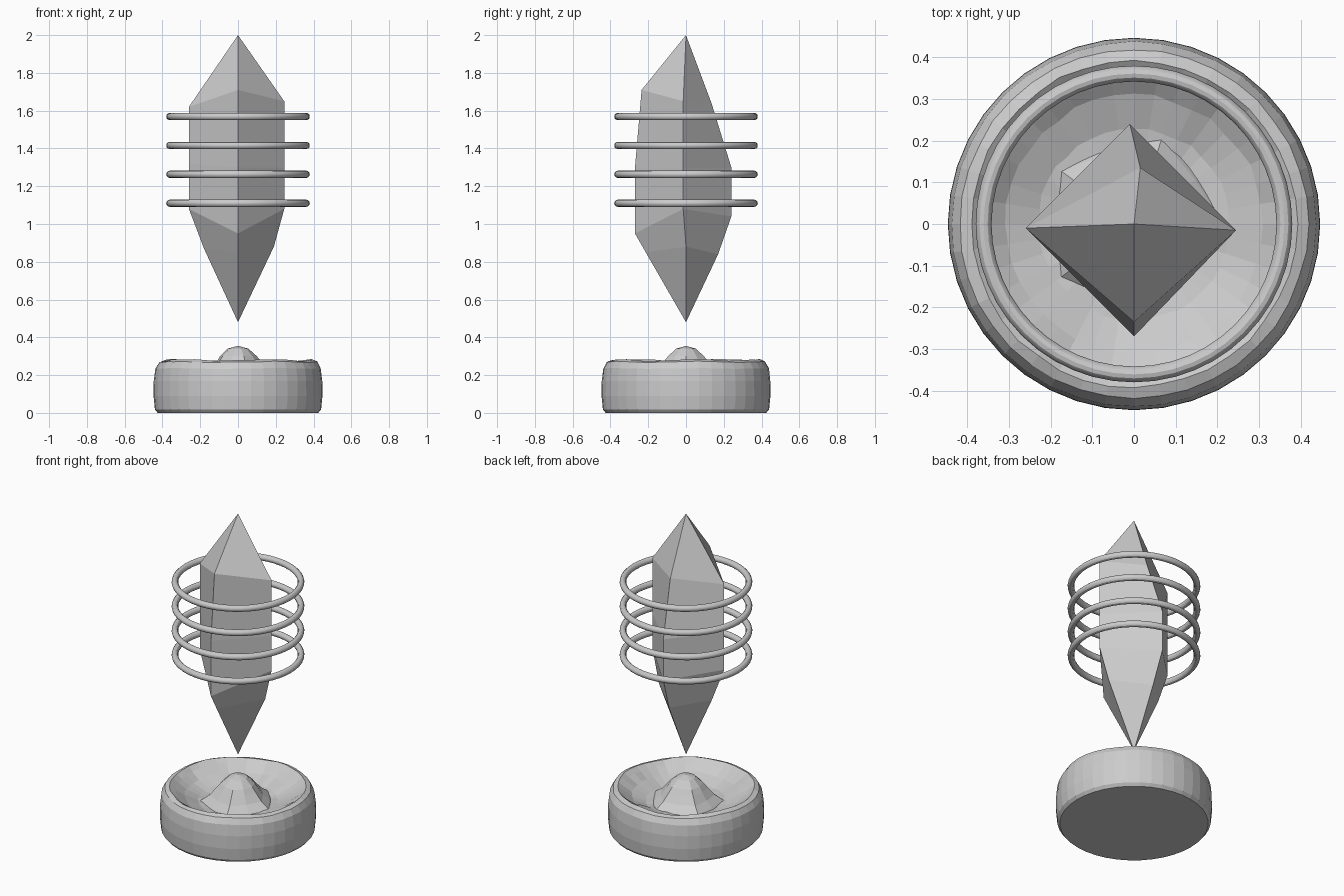
import bpy, bmesh, math, random

if "Cube" in bpy.data.objects:
    bpy.data.objects.remove(bpy.data.objects["Cube"])

random.seed(4)


def finish(name, bm):
    """Turn a bmesh into a flat-shaded object with outward normals."""
    bmesh.ops.recalc_face_normals(bm, faces=bm.faces)
    me = bpy.data.meshes.new(name)
    bm.to_mesh(me)
    bm.free()
    ob = bpy.data.objects.new(name, me)
    bpy.context.collection.objects.link(ob)
    return ob


def loft(name, bottom, rings, top):
    """Skin a stack of equal-length rings between two end points."""
    bm = bmesh.new()
    lo, hi = bm.verts.new(bottom), bm.verts.new(top)
    loops = [[bm.verts.new(p) for p in r] for r in rings]
    n = len(loops[0])
    for i in range(n):
        j = (i + 1) % n
        bm.faces.new((lo, loops[0][j], loops[0][i]))
        bm.faces.new((hi, loops[-1][i], loops[-1][j]))
        for a, b in zip(loops, loops[1:]):
            bm.faces.new((a[i], a[j], b[j], b[i]))
    return finish(name, bm)


# Crystal: four irregular vertical edges (left, front, right, back)
crystal = [
    [(-.18, 0, .87), (0, -.213, .85), (.19, 0, .88), (0, .17, .84)],
    [(-.26, -.01, 1.08), (0, -.27, .95), (.245, -.015, 1.08), (-.01, .24, 1.04)],
    [(-.26, -.01, 1.32), (0, -.27, 1.30), (.245, -.015, 1.30), (-.01, .24, 1.30)],
    [(-.26, -.01, 1.62), (0, -.235, 1.71), (.245, -.015, 1.65), (.015, .135, 1.64)],
]
loft("crystal", (0, 0, .48), crystal, (0, 0, 2.0))

# Floating rings around the crystal
for k in range(4):
    bpy.ops.mesh.primitive_torus_add(
        major_radius=.361, minor_radius=.019, major_segments=48,
        minor_segments=12, location=(0, 0, 1.11 + k * .153))
    bpy.context.object.name = f"ring_{k + 1}"
    bpy.ops.object.shade_smooth_by_angle()

# Stone bowl: revolved profile (radius, height, roughness)
SEG = 40
profile = [(.425, 0, 0), (.44, .018, 0), (.447, .09, 0), (.446, .17, 0),
           (.438, .235, .003), (.418, .27, .004), (.392, .28, .006),
           (.36, .258, .010), (.31, .222, .009), (.23, .19, .007),
           (.12, .175, .003)]
bowl = []
for r, z, w in profile:
    ring = []
    for i in range(SEG):
        a = math.tau * i / SEG
        wave = w * math.sin(5 * a + 1) * .6
        rr = r + random.uniform(-w, w) * .5
        ring.append((rr * math.cos(a), rr * math.sin(a),
                     z + wave + random.uniform(-w, w) * .4))
    bowl.append(ring)
loft("stone_bowl", (0, 0, 0), bowl, (0, 0, .17))

# Central mound: five-cornered foot softening to a round tip
mound = []
for r, z, pinch in [(.24, .165, .84), (.215, .19, .84), (.165, .225, .87),
                    (.125, .27, .91), (.10, .30, .95), (.055, .34, 1)]:
    mound.append([(r * (1 if i % 2 == 0 else pinch) * math.cos(math.tau * i / 10),
                   r * (1 if i % 2 == 0 else pinch) * math.sin(math.tau * i / 10), z)
                  for i in range(10)])
loft("mound", (0, 0, .16), mound, (0, 0, .355))
